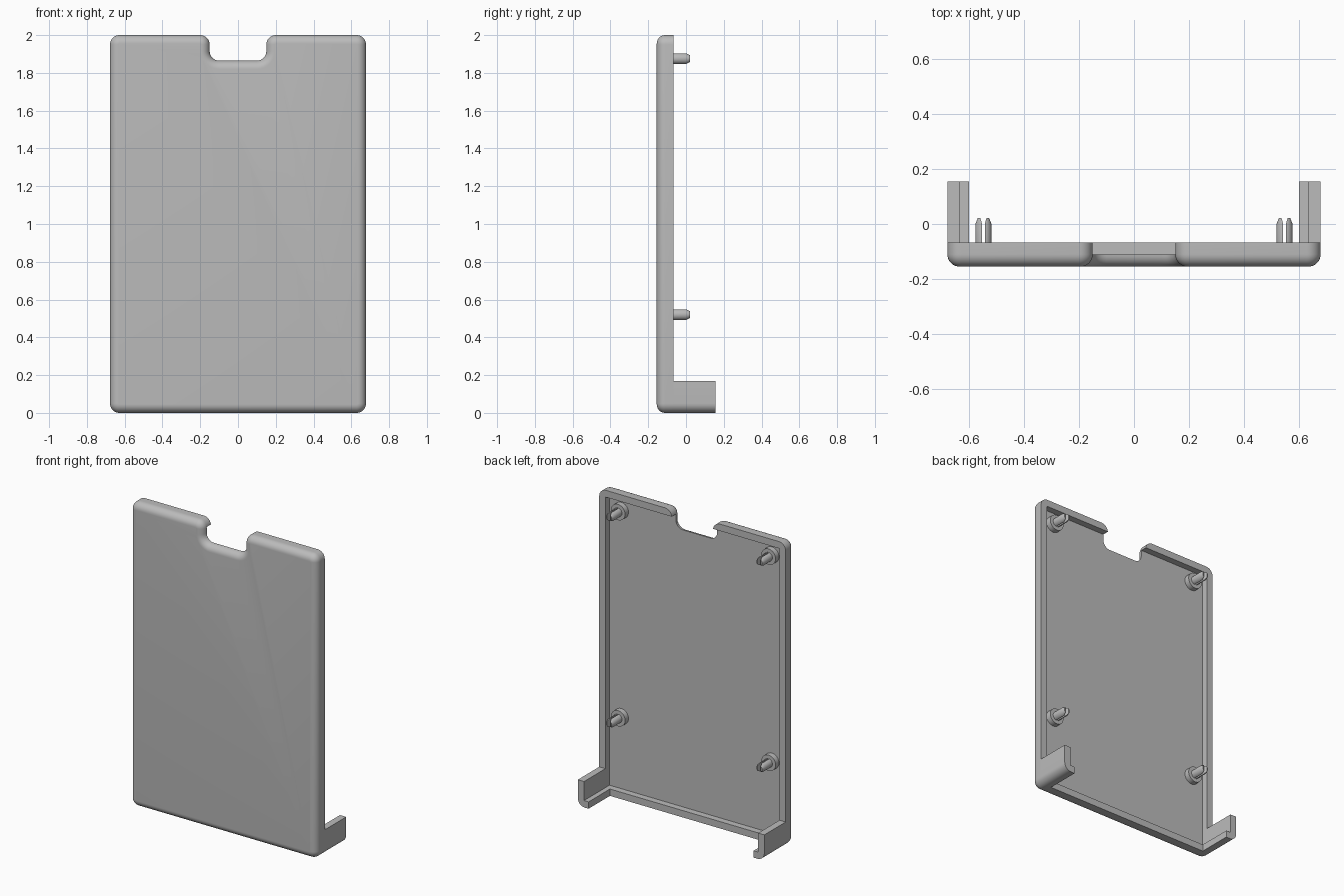
import bpy, bmesh
from math import sin, cos, pi, radians, asin

cube = bpy.data.objects.get("Cube")
if cube:
    bpy.data.objects.remove(cube, do_unlink=True)

W, H = 0.678, 2.0                      # half width, height
FRONT, RIM, BACK = -0.155, -0.067, 0.155
WALL, CORNER, FILLET = 0.045, 0.05, 0.045
NOTCH_X, NOTCH_Z = 0.15, 1.865
FLOOR = FRONT + WALL                   # inner face of the panel

grey = bpy.data.materials.new("plain grey")
grey.use_nodes = True
grey.diffuse_color = (0.5, 0.5, 0.5, 1)
grey.node_tree.nodes["Principled BSDF"].inputs["Base Color"].default_value = (0.5, 0.5, 0.5, 1)


def arc(cx, cz, r, start, sweep, steps=8):
    angles = [radians(start + sweep * i / steps) for i in range(steps + 1)]
    return [(cx + r * cos(a), cz + r * sin(a)) for a in angles]


def loft(name, rings):
    """Join (y, [(x, z), ...]) rings into a closed solid."""
    bm = bmesh.new()
    loops = [[bm.verts.new((x, y, z)) for x, z in pts] for y, pts in rings]
    n = len(loops[0])
    for a, b in zip(loops, loops[1:]):
        for i in range(n):
            j = (i + 1) % n
            bm.faces.new((a[i], a[j], b[j], b[i]))
    bm.faces.new(loops[0])
    bm.faces.new(loops[-1][::-1])
    bmesh.ops.recalc_face_normals(bm, faces=bm.faces)
    mesh = bpy.data.meshes.new(name)
    bm.to_mesh(mesh)
    bm.free()
    mesh.materials.append(grey)
    ob = bpy.data.objects.new(name, mesh)
    bpy.context.collection.objects.link(ob)
    return ob


def smooth(ob):
    bpy.ops.object.select_all(action='DESELECT')
    ob.select_set(True)
    bpy.context.view_layer.objects.active = ob
    bpy.ops.object.shade_smooth_by_angle(angle=radians(30))


def outline(d):
    """Panel outline with the top notch, shrunk by d."""
    c, r, q = CORNER, CORNER - d, CORNER + d
    n = NOTCH_X
    return (arc(-W + c, c, r, 180, 90) + arc(W - c, c, r, 270, 90)
            + arc(W - c, H - c, r, 0, 90) + arc(n + c, H - c, r, 90, 90)
            + arc(n - c, NOTCH_Z + c, q, 0, -90)
            + arc(-n + c, NOTCH_Z + c, q, -90, -90)
            + arc(-n - c, H - c, r, 0, 90) + arc(-W + c, H - c, r, 90, 90))


# Cover panel with a rounded front edge
rings = []
for i in range(9):
    a = pi / 2 * i / 8
    rings.append((FRONT + FILLET * (1 - sin(a)), outline(FILLET * (1 - cos(a)))))
rings.sort(key=lambda ring: ring[0])
cover = loft("cover_panel", rings + [(RIM, outline(0))])

# Hollow the back, leaving a rim
x, lo, hi = W - WALL, WALL, H - WALL
box = [(-x, lo), (x, lo), (x, hi), (-x, hi)]
cutter = loft("cavity_cutter", [(FLOOR, box), (BACK, box)])
cutter.hide_render = True
cut = cover.modifiers.new("cavity", 'BOOLEAN')
cut.operation = 'DIFFERENCE'
cut.solver = 'EXACT'
cut.object = cutter
bpy.context.view_layer.objects.active = cover
bpy.ops.object.modifier_apply(modifier=cut.name)
bpy.data.objects.remove(cutter, do_unlink=True)
smooth(cover)


def prong(r, gap, cx, cz, side):
    """Circle segment on one side of the slot."""
    half = 90 - asin(gap / r) * 180 / pi
    return [(cx + side * px, cz + pz) for px, pz in arc(0, 0, r, -half, 2 * half, 14)]


for side, label in ((1, "left"), (-1, "right")):
    # L-shaped foot behind each bottom corner
    foot = arc(W - CORNER, CORNER, CORNER, 270, 90)
    foot += [(W, 0.17), (W - WALL, 0.17), (W - WALL, WALL), (0.6, WALL), (0.6, 0)]
    foot = [(side * px, pz) for px, pz in foot]
    smooth(loft(label + "_foot", [(RIM, foot), (BACK, foot)]))

    # Split pins on round bosses
    for z, level in ((0.52, "lower"), (1.875, "upper")):
        cx, name = side * 0.547, label + "_" + level
        disc = arc(cx, z, 0.052, 0, 360, 32)[:-1]
        smooth(loft(name + "_boss", [(FLOOR - 0.005, disc), (-0.075, disc)]))
        for s, part in ((1, "outer"), (-1, "inner")):
            shaft = prong(0.029, 0.005, cx, z, s * side)
            tip = prong(0.021, 0.011, cx, z, s * side)
            smooth(loft(name + "_pin_" + part,
                        [(-0.08, shaft), (0.0, shaft), (0.021, tip)]))
